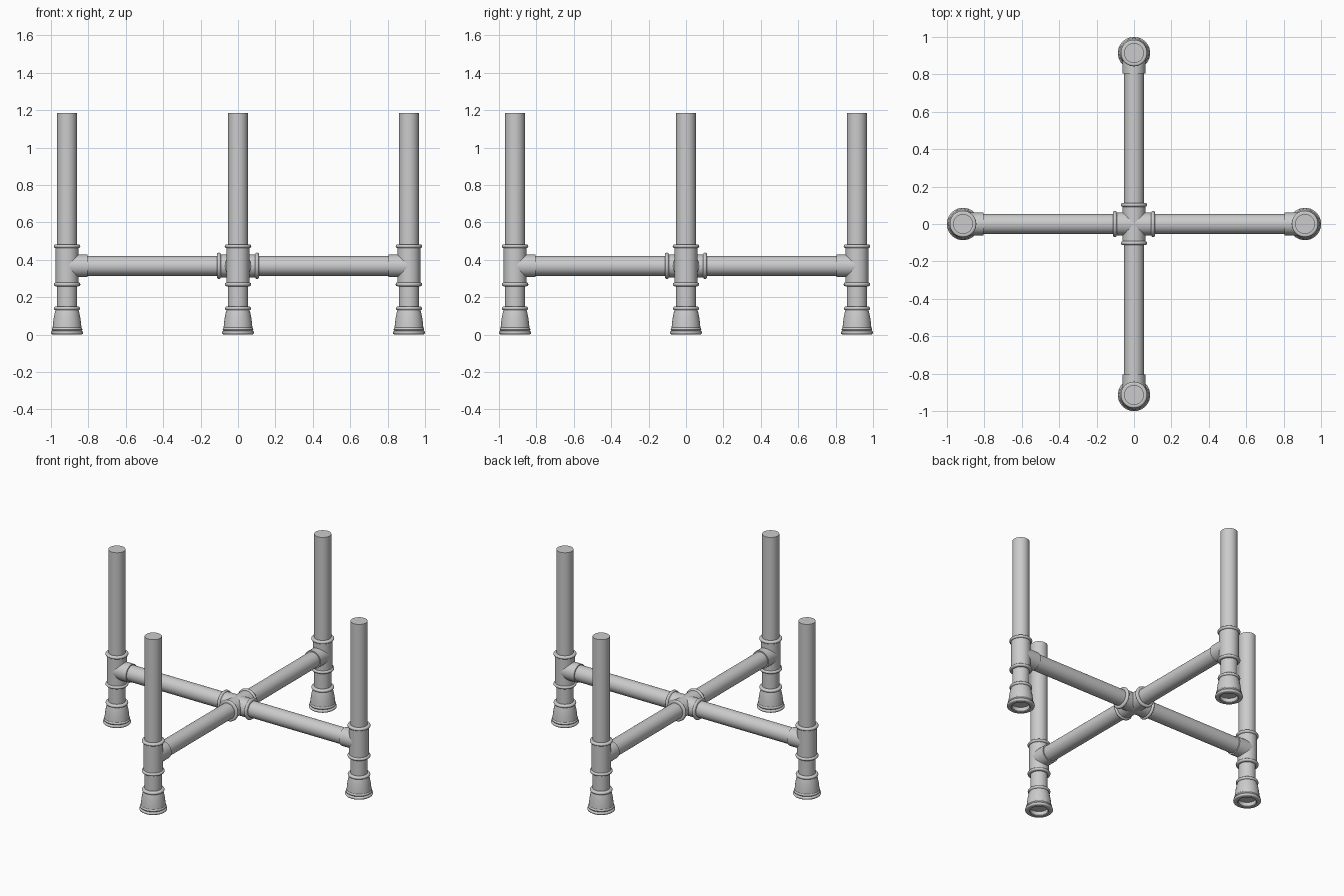
import bpy, bmesh
from math import pi, sin, cos, radians
from mathutils import Matrix

if "Cube" in bpy.data.objects:
    bpy.data.objects.remove(bpy.data.objects["Cube"])

SIDES = 48
LEG = 0.914      # distance of legs from centre
AXIS = 0.367     # height of the horizontal pipes
PIPE = 0.053     # pipe radius
BODY = 0.061     # fitting radius


def lathe(name, profile, matrix):
    """Revolve an (r, z) profile around z, closing r = 0 ends as fans."""
    bm = bmesh.new()
    rings = []
    for r, z in profile:
        if r == 0:
            rings.append([bm.verts.new((0, 0, z))] * SIDES)
        else:
            rings.append([bm.verts.new((r * cos(2 * pi * i / SIDES), r * sin(2 * pi * i / SIDES), z))
                          for i in range(SIDES)])
    for a, b in zip(rings, rings[1:]):
        for i in range(SIDES):
            j = (i + 1) % SIDES
            bm.faces.new(list(dict.fromkeys((a[i], a[j], b[j], b[i]))))
    bmesh.ops.recalc_face_normals(bm, faces=bm.faces)
    mesh = bpy.data.meshes.new(name)
    bm.to_mesh(mesh)
    bm.free()
    obj = bpy.data.objects.new(name, mesh)
    bpy.context.collection.objects.link(obj)
    obj.matrix_world = matrix
    bpy.ops.object.select_all(action='DESELECT')
    obj.select_set(True)
    bpy.context.view_layer.objects.active = obj
    bpy.ops.object.shade_smooth_by_angle(angle=radians(35))
    return obj


def bead(r, z, size=0.01):
    """Half-round rim bulging out from radius r at height z."""
    return [(r + size * sin(pi * k / 8), z - size * cos(pi * k / 8)) for k in range(9)]


def rod(r, z0, z1):
    return [(0, z0), (r, z0), (r, z1), (0, z1)]


# Fitting sleeve with a rounded rim at both ends
def sleeve(half):
    e = half - 0.01
    return ([(0, -half), (BODY - 0.001, -half)] + bead(BODY, -e) + bead(BODY, e)
            + [(BODY - 0.001, half), (0, half)])


# Bell-shaped foot with a recessed underside
foot = ([(0, 0.03), (0.055, 0.03), (0.055, 0.004), (0.06, 0), (0.078, 0)]
        + bead(0.077, 0.0105, 0.0095)
        + [(0.08, 0.022), (0.082, 0.027), (0.08, 0.034), (0.077, 0.037),
           (0.075, 0.06), (0.071, 0.09), (0.066, 0.115), (0.062, 0.13)]
        + bead(0.06, 0.14) + [(0.054, 0.151), (0, 0.151)])

# Four identical legs, each with its foot, tee and cross pipe
for n, side in enumerate(("right", "back", "left", "front")):
    turn = Matrix.Rotation(n * pi / 2, 4, 'Z')
    leg = turn @ Matrix.Translation((LEG, 0, 0))
    lay = turn @ Matrix.Translation((0, 0, AXIS)) @ Matrix.Rotation(pi / 2, 4, 'Y')
    lathe(side + "_leg", rod(PIPE, 0.1, 1.185), leg)
    lathe(side + "_foot", foot, leg)
    lathe(side + "_tee", sleeve(0.112), leg @ Matrix.Translation((0, 0, AXIS + 0.003)))
    lathe(side + "_tee_branch", rod(0.0605, 0.804, LEG), lay)
    lathe(side + "_cross_pipe", rod(PIPE, 0.05, 0.85), lay)

# Central four-way fitting
for n, name in enumerate(("cross_fitting_x", "cross_fitting_y")):
    lathe(name, sleeve(0.112), Matrix.Translation((0, 0, AXIS))
          @ Matrix.Rotation(n * pi / 2, 4, 'Z') @ Matrix.Rotation(pi / 2, 4, 'Y'))
